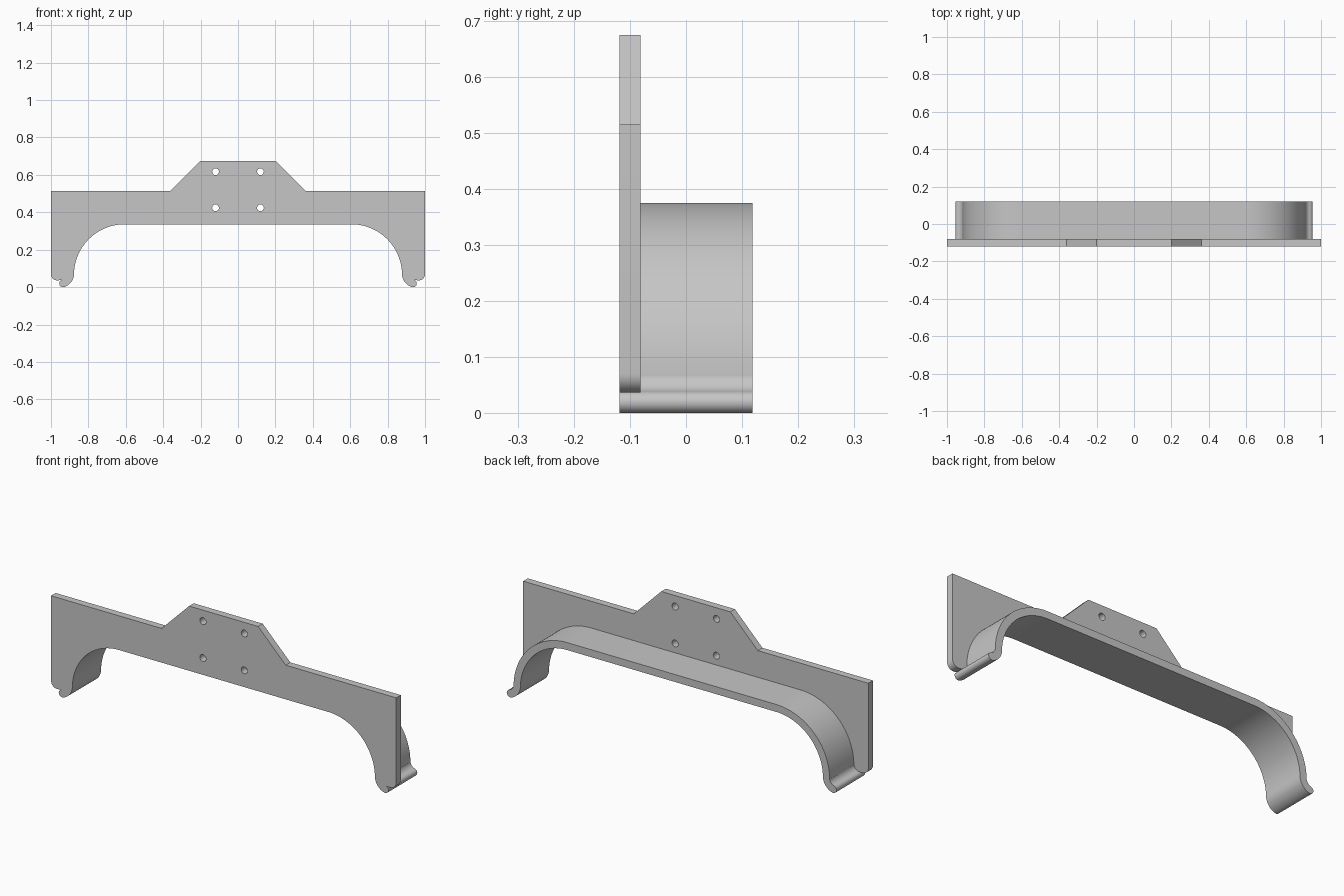
import bpy, bmesh
from math import sin, cos, radians

cube = bpy.data.objects.get("Cube")
if cube:
    bpy.data.objects.remove(cube, do_unlink=True)

# Single light grey finish
grey = bpy.data.materials.new("light_grey")
grey.use_nodes = True
grey.diffuse_color = (0.565, 0.565, 0.565, 1)
grey.node_tree.nodes["Principled BSDF"].inputs["Base Color"].default_value = grey.diffuse_color

FRONT, JOINT, BACK = -0.119, -0.081, 0.119
THICK = 0.039                                 # sheet thickness of the arch
BEND_X, BEND_Z, BEND_R = 0.606, 0.065, 0.271  # large inner bend
CURL_X, CURL_Z, CURL_R = 0.95, 0.071, 0.073   # outward curl of the foot
CURL_START, CURL_END = 190, 255


def arc(cx, cz, r, start, end, steps):
    angles = [radians(start + (end - start) * i / steps) for i in range(steps + 1)]
    return [(cx + r * cos(a), cz + r * sin(a)) for a in angles]


def mirrored(half):
    """Close a right-hand half outline with its mirror image."""
    return half + [(-x, z) for x, z in reversed(half)]


def extrude(name, outline, y0, y1):
    bm = bmesh.new()
    face = bm.faces.new([bm.verts.new((x, y0, z)) for x, z in outline])
    moved = bmesh.ops.extrude_face_region(bm, geom=[face])["geom"]
    bmesh.ops.translate(bm, vec=(0, y1 - y0, 0),
                        verts=[v for v in moved if isinstance(v, bmesh.types.BMVert)])
    bmesh.ops.recalc_face_normals(bm, faces=bm.faces)
    mesh = bpy.data.meshes.new(name)
    bm.to_mesh(mesh)
    bm.free()
    mesh.materials.append(grey)
    obj = bpy.data.objects.new(name, mesh)
    bpy.context.collection.objects.link(obj)
    return obj


def activate(obj):
    bpy.ops.object.select_all(action="DESELECT")
    obj.select_set(True)
    bpy.context.view_layer.objects.active = obj


# Rounded lip, foot curl and inner bend, shared by both parts
lip_x, lip_z = arc(CURL_X, CURL_Z, CURL_R - THICK / 2, CURL_END, CURL_END, 1)[0]
lip = arc(lip_x, lip_z, THICK / 2, CURL_END - 180, CURL_END - 360, 12)
curl = arc(CURL_X, CURL_Z, CURL_R, CURL_END, CURL_START, 14)
inner_bend = arc(BEND_X, BEND_Z, BEND_R, 0, 90, 32)
underside = lip + curl[1:] + inner_bend

# Mounting plate with raised centre tab
tab = [(0.2, 0.675), (0.36, 0.515), (1, 0.515)]
corner = arc(0.966, 0.07, 0.034, 0, -90, 10)
plate = extrude("mounting_plate", mirrored(tab + corner + underside), FRONT, JOINT)

# Bolt holes
for x in (-0.12, 0.12):
    for z in (0.424, 0.617):
        cutter = extrude("hole_cutter", arc(x, z, 0.018, 0, 345, 23), FRONT - 0.1, JOINT + 0.1)
        cutter.hide_render = True
        cut = plate.modifiers.new("bolt_hole", "BOOLEAN")
        cut.operation, cut.solver, cut.object = "DIFFERENCE", "EXACT", cutter
        activate(plate)
        bpy.ops.object.modifier_apply(modifier=cut.name)
        bpy.data.objects.remove(cutter, do_unlink=True)

# Bent arch sheet behind the plate
outer_bend = arc(BEND_X, BEND_Z, BEND_R + THICK, 90, 0, 32)
fillet = arc(CURL_X, CURL_Z, CURL_R - THICK, CURL_START, CURL_END, 10)
arch = extrude("arch_sheet", mirrored(outer_bend + fillet + underside[1:]), JOINT, BACK)

for part in (plate, arch):
    activate(part)
    bpy.ops.object.shade_smooth_by_angle(angle=radians(30))
